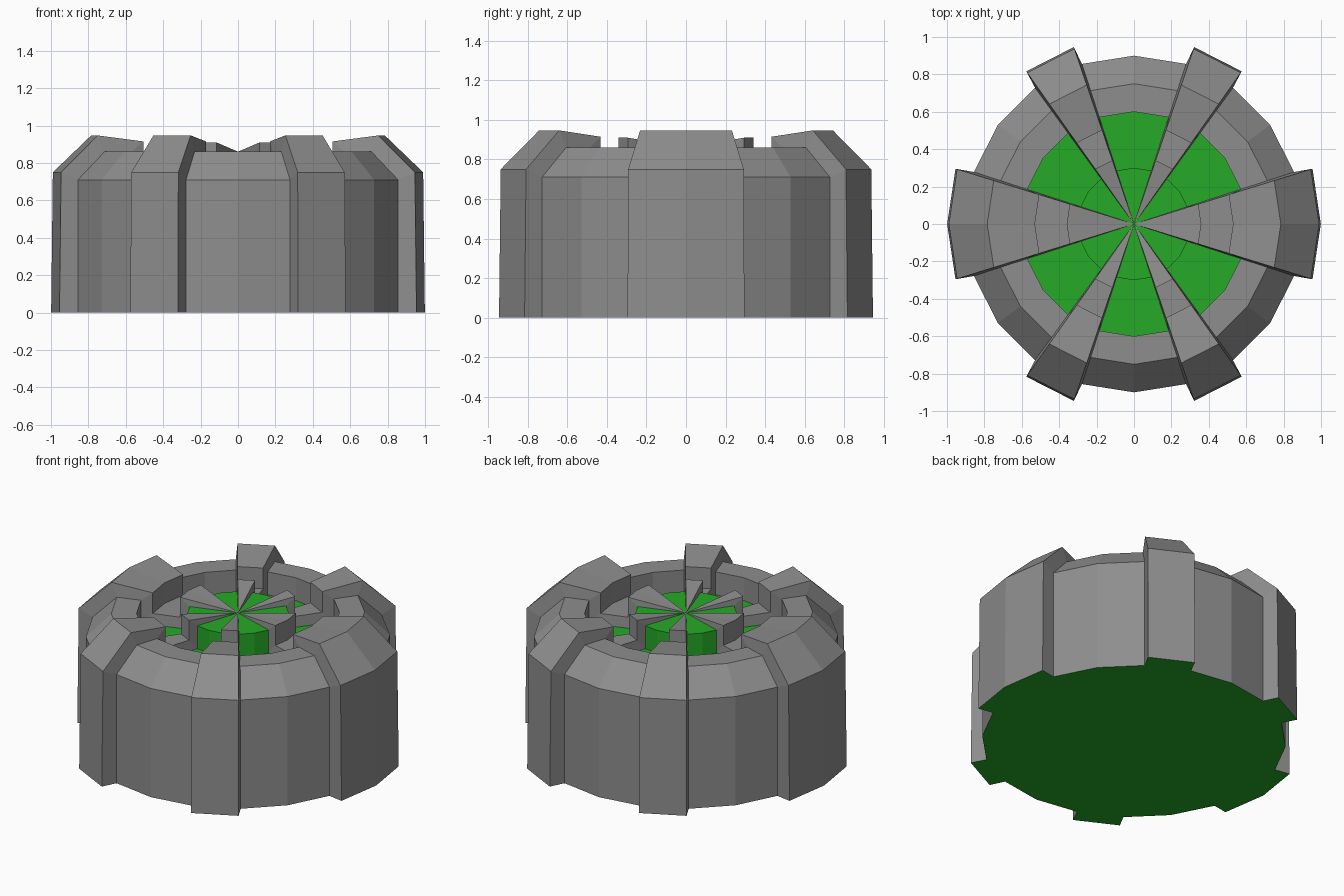
import bpy, bmesh, math

if "Cube" in bpy.data.objects:
    bpy.data.objects.remove(bpy.data.objects["Cube"])

def material(name, rgb):
    m = bpy.data.materials.new(name)
    m.diffuse_color = (*rgb, 1)
    m.use_nodes = True
    m.node_tree.nodes["Principled BSDF"].inputs["Base Color"].default_value = m.diffuse_color
    return m

GREY = material("stone grey", (0.27, 0.27, 0.27))
GREEN = material("leaf green", (0.018, 0.40, 0.020))

# Radial cross-sections (radius, height), from the foot up and in to the centre
BODY = [(.90, 0), (.90, .71), (.75, .86), (.60, .86), (.60, .71),
        (.30, .71), (.30, .86), (0, .86)]
RIB = [(.999, 0), (.99, .75), (.785, .947), (.53, .915), (.53, .78),
       (.36, .78), (.36, .91), (0, .86)]
STEP = 18                                   # twenty-sided wheel
RIBS = [(-18, 18), (54, 72), (108, 126), (162, 198), (234, 252), (288, 306)]
GAPS = [(18, 54), (72, 108), (126, 162), (198, 234), (252, 288), (306, 342)]
INSET = 0.8                                 # ribs narrow slightly as they rise

def point(p, deg):
    a = math.radians(deg)
    return (p[0] * math.cos(a), p[0] * math.sin(a), p[1])

def make(name, faces, mat):
    bm = bmesh.new()
    for f in faces:
        bm.faces.new([bm.verts.new(co) for co in f])
    bmesh.ops.remove_doubles(bm, verts=bm.verts, dist=1e-4)
    mesh = bpy.data.meshes.new(name)
    bm.to_mesh(mesh)
    bm.free()
    mesh.materials.append(mat)
    ob = bpy.data.objects.new(name, mesh)
    bpy.context.collection.objects.link(ob)
    return ob

def sweep(profile, angles):
    """Quads of a profile turned through a list of angles."""
    return [[point(p, a), point(p, b), point(q, b), point(q, a)]
            for a, b in zip(angles, angles[1:])
            for p, q in zip(profile, profile[1:])]

def rib_angles(lo, hi):
    return [lo + INSET] + list(range(lo + STEP, hi, STEP)) + [hi - INSET]

# Grey outer rim and green recessed floor with hub, between the ribs
rim, core = [], []
for lo, hi in GAPS:
    angles = list(range(lo, hi + 1, STEP))
    rim += sweep(BODY[:5], angles)
    core += sweep(BODY[4:], angles)
make("outer_rim", rim, GREY)
make("floor_and_hub", core, GREEN)

# Raised ribs: swept top skin plus side walls down to the body
for n, (lo, hi) in enumerate(RIBS):
    faces = sweep(RIB, rib_angles(lo, hi))
    for base, top, flip in ((lo, lo + INSET, False), (hi, hi - INSET, True)):
        for i in range(len(BODY) - 1):
            side = [point(BODY[i], base), point(RIB[i], top),
                    point(RIB[i + 1], top), point(BODY[i + 1], base)]
            if i == len(BODY) - 2:
                side.pop()                  # both profiles meet at the centre
            faces.append(side[::-1] if flip else side)
    make(f"rib_{n + 1}", faces, GREY)

# Green underside following the notched outline
outline = []
for (lo, hi), (g_lo, g_hi) in zip(RIBS, GAPS):
    outline += [point(RIB[0], a) for a in rib_angles(lo, hi)]
    outline += [point(BODY[0], a) for a in range(g_lo, g_hi + 1, STEP)]
centre = (0, 0, 0)
make("underside", [[centre, b, a] for a, b in
                   zip(outline, outline[1:] + outline[:1])], GREEN)
